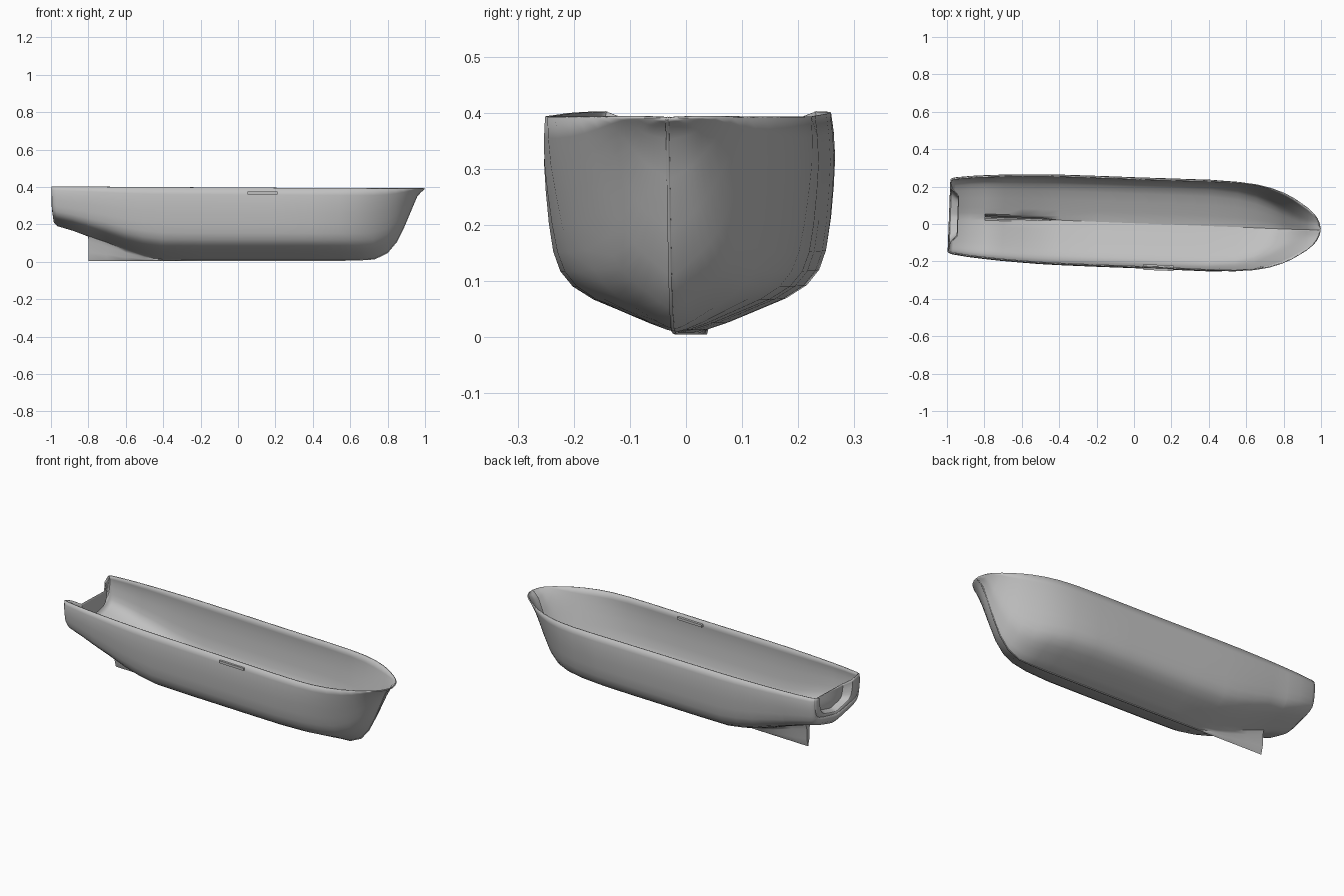
import bpy, bmesh, math
from mathutils import Matrix

old = bpy.data.objects.get("Cube")
if old:
    bpy.data.objects.remove(old)

grey = bpy.data.materials.new("hull grey")
grey.use_nodes = True
COLOUR = (0.53, 0.53, 0.53, 1)
grey.diffuse_color = COLOUR
grey.node_tree.nodes["Principled BSDF"].inputs["Base Color"].default_value = COLOUR

# The hull sits slightly askew on its axis
PLACE = Matrix.Translation((0, 0.007, 0)) @ Matrix.Rotation(-0.038, 4, 'Z')

# Section shape: (height fraction, width fraction), round bilge over a shallow V
SECTION = [(0, 0), (.01, .09), (.04, .23), (.1, .46), (.15, .65), (.21, .8),
           (.28, .89), (.37, .94), (.5, .97), (.65, .99), (.78, 1), (.9, .99), (1, .97)]

# Stations: x, half beam, foot of keel, hull bottom, share of straight V in section
STATIONS = [(-.99, .194, .25, .25, 0), (-.985, .199, .21, .21, 0),
            (-.965, .206, .19, .19, 0), (-.88, .217, .165, .165, 0),
            (-.801, .224, .135, .135, 0), (-.8, .224, .005, .135, 0),
            (-.7, .231, .005, .1, 0), (-.6, .236, .005, .06, 0),
            (-.5, .24, .005, .03, 0), (-.4, .242, .005, .012, 0),
            (-.2, .243, .005, .01, 0), (0, .243, .005, .01, 0),
            (.2, .244, .005, .01, 0), (.4, .246, .005, .01, .02),
            (.55, .244, .005, .01, .1), (.65, .235, .007, .01, .22),
            (.73, .217, .012, .015, .38), (.8, .191, .045, .05, .54),
            (.85, .166, .105, .11, .66), (.89, .14, .185, .19, .74),
            (.93, .113, .28, .283, .78), (.96, .086, .35, .353, .65),
            (.98, .062, .372, .374, .5), (.993, .034, .383, .384, .5),
            (.999, .006, .387, .388, .5)]


def half_section(beam, foot, bottom, vee, top):
    """Points of one side, from the foot of the keel up to the rail."""
    fin = 0.012 if bottom - foot > 0.01 else 0.0
    points = [(0, foot), (fin, foot + (bottom - foot) * .35),
              (fin, foot + (bottom - foot) * .8)]
    for h, w in SECTION[1:]:
        width = beam * (w + (h - w) * vee)
        points.append((max(width, fin), bottom + (top - bottom) * h))
    return points


def full_ring(bm, x, points):
    """Mirror a half section into a row running from right rail to left rail."""
    row = [(-y, z) for y, z in reversed(points[1:])] + points
    return [bm.verts.new((x, y, z)) for y, z in row]


def finish(name, bm, angle):
    bm.transform(PLACE)
    bmesh.ops.remove_doubles(bm, verts=bm.verts, dist=0.0002)
    bmesh.ops.recalc_face_normals(bm, faces=bm.faces)
    mesh = bpy.data.meshes.new(name)
    bm.to_mesh(mesh)
    bm.free()
    mesh.materials.append(grey)
    obj = bpy.data.objects.new(name, mesh)
    bpy.context.collection.objects.link(obj)
    bpy.ops.object.select_all(action='DESELECT')
    obj.select_set(True)
    bpy.context.view_layer.objects.active = obj
    bpy.ops.object.shade_smooth_by_angle(angle=math.radians(angle))
    return obj


def bridge(bm, rows):
    for a, b in zip(rows, rows[1:]):
        for i in range(len(a) - 1):
            bm.faces.new((a[i], a[i + 1], b[i + 1], b[i]))


# Open hull shell with a skeg under the stern
bm = bmesh.new()
rows = []
for x, beam, foot, bottom, vee in STATIONS:
    sheer = 0.397 - 0.006 * x
    rows.append(full_ring(bm, x, half_section(beam, foot, bottom, vee, sheer)))
bridge(bm, rows)
hull = finish("hull_shell", bm, 45)

# Transom: corner posts around a recessed panel with a ledge at its foot
bm = bmesh.new()
x, beam, foot, bottom, vee = STATIONS[0]
outer = full_ring(bm, x, half_section(beam, foot, bottom, vee, .403))
opening = full_ring(bm, -.982, half_section(.145, .258, .258, .1, .385))
panel = full_ring(bm, -.945, half_section(.108, .266, .266, .1, .362))
bridge(bm, [outer, opening, panel])
bm.faces.new(panel)
transom = finish("transom", bm, 30)

# Thin plating, grown inward
for part in (hull, transom):
    plating = part.modifiers.new("plating", 'SOLIDIFY')
    plating.thickness = 0.006
    plating.offset = -1

# Small ledge set in the right rail
bm = bmesh.new()
bmesh.ops.create_cube(bm, size=1, matrix=Matrix.Translation((.14, -.235, .368))
                      @ Matrix.Diagonal((.16, .03, .014, 1)))
finish("rail_ledge", bm, 30)
